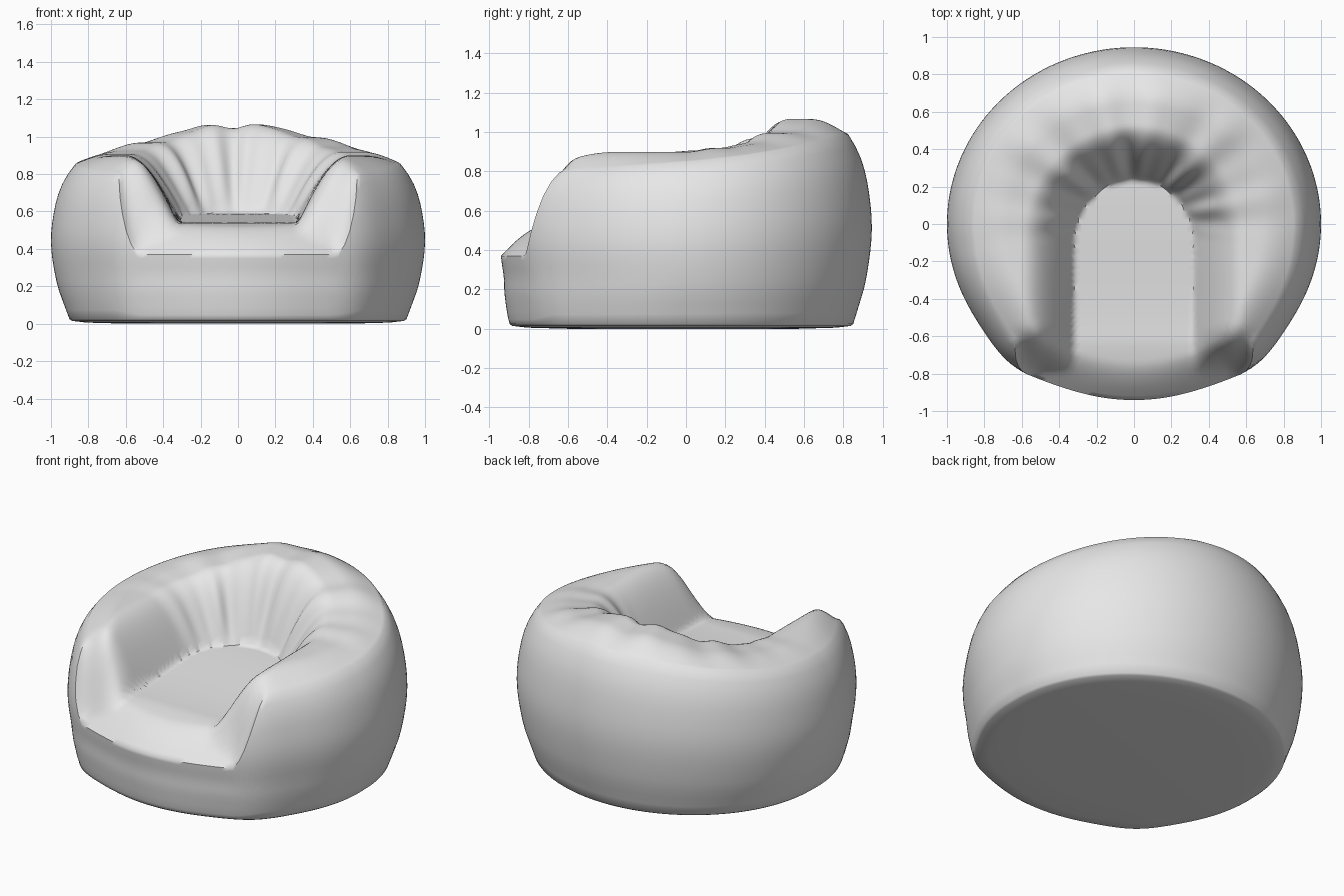
import bpy, bmesh, math
from math import sin, cos, pi, hypot

if "Cube" in bpy.data.objects:
    bpy.data.objects.remove(bpy.data.objects["Cube"])

SEGS, SIDE_RINGS, TOP_RINGS = 192, 16, 44


def clamp(v):
    return max(0.0, min(1.0, v))


def smooth(v):
    v = clamp(v)
    return v * v * (3 - 2 * v)


def ease(v):
    return sin(pi / 2 * clamp(v))


def curve(points, v):
    """Smooth interpolation through (position, value) pairs."""
    if v <= points[0][0]:
        return points[0][1]
    n = len(points)
    for i in range(n - 1):
        (a, p), (b, q) = points[i], points[i + 1]
        if v <= b:
            t = (v - a) / (b - a)
            a0, p0 = points[max(i - 1, 0)]
            b1, q1 = points[min(i + 2, n - 1)]
            m0 = (q - p0) / (b - a0) * (b - a)
            m1 = (q1 - p) / (b1 - a) * (b - a)
            return ((2*t**3 - 3*t*t + 1) * p + (t**3 - 2*t*t + t) * m0
                    + (3*t*t - 2*t**3) * q + (t**3 - t*t) * m1)
    return points[-1][1]


BULGE = [(0, .90), (.08, .925), (.23, .968), (.5, 1.0), (.75, .975), (.9, .93), (1, .872)]
CREST = [(0, .90), (60, .90), (95, .905), (125, .95), (155, 1.03), (168, 1.06), (180, 1.05)]


def seam_height(deg):
    # low lip in front, jump at the arms, slow rise to the back
    rise = .80 + .04 * smooth((deg - 40) / 50) + .15 * smooth((deg - 75) / 105)
    return .37 + (rise - .37) * smooth((deg - 31) / 13)


def shell_point(phi, deg, z):
    top = max(seam_height(deg), .84)
    r = curve(BULGE, (z - .025) / (top - .025))
    r += .03 * math.exp(-((deg - 39) / 12) ** 2)                  # fuller arm corners
    r += .05 * max(0, cos(phi)) * (1 - smooth(z / .3))            # fuller front foot
    return r * sin(phi), -r * cos(phi) * .945


def cushion_height(x, y, phi, deg):
    seat = .54 + .05 * smooth((y + .6) / .9) - .03 * smooth((-y - .6) / .25)
    a = hypot(x, (y + .1) * .95) if y > -.1 else abs(x)
    wall = ease((a - .32) / .28)
    front = ease((y + .79) / .25)
    k = wall * front
    z = seat + (curve(CREST, deg) - seat) * k
    # soft folds on the inner wall of the backrest
    fold = (sin(11 * phi + .6) + .6 * sin(19 * phi)) * smooth((deg - 75) / 40)
    return z + .018 * fold * 4 * k * (1 - k) + .006 * fold * k


bm = bmesh.new()
rings = []
angles = [2 * pi * i / SEGS for i in range(SEGS)]
degrees = [min(math.degrees(p), 360 - math.degrees(p)) for p in angles]

# underside, slightly domed
for t, z in ((.66, 0), (.9, .006), (.985, .015)):
    ring = []
    for p, d in zip(angles, degrees):
        x, y = shell_point(p, d, .025)
        ring.append(bm.verts.new((x * t, y * t, z)))
    rings.append(ring)

# bulging outer shell up to the seam
for j in range(SIDE_RINGS + 1):
    ring = []
    for p, d in zip(angles, degrees):
        z = .025 + (seam_height(d) - .025) * j / SIDE_RINGS
        x, y = shell_point(p, d, z)
        ring.append(bm.verts.new((x, y, z)))
    rings.append(ring)

# padded top: rim, arms, backrest and seat
for j in range(1, TOP_RINGS):
    t = 1 - j / TOP_RINGS
    ring = []
    for p, d in zip(angles, degrees):
        s = seam_height(d)
        x, y = shell_point(p, d, s)
        x, y = x * t, y * t
        blend = ease((1 - t) / .22)
        z = s + (cushion_height(x, y, p, d) - s) * blend
        ring.append(bm.verts.new((x, y, z)))
    rings.append(ring)

for low, high in zip(rings, rings[1:]):
    for i in range(SEGS):
        k = (i + 1) % SEGS
        bm.faces.new((low[i], low[k], high[k], high[i]))
bm.faces.new(rings[0][::-1])
centre = bm.verts.new((0, 0, cushion_height(0, 0, 0, 0)))
for i in range(SEGS):
    bm.faces.new((rings[-1][i], rings[-1][(i + 1) % SEGS], centre))
bmesh.ops.recalc_face_normals(bm, faces=bm.faces)

mesh = bpy.data.meshes.new("beanbag_chair")
bm.to_mesh(mesh)
bm.free()
chair = bpy.data.objects.new("beanbag_chair", mesh)
bpy.context.collection.objects.link(chair)

fabric = bpy.data.materials.new("light_grey_fabric")
fabric.diffuse_color = (.8, .8, .8, 1)
fabric.use_nodes = True
fabric.node_tree.nodes["Principled BSDF"].inputs["Base Color"].default_value = fabric.diffuse_color
mesh.materials.append(fabric)

bpy.context.view_layer.objects.active = chair
chair.select_set(True)
bpy.ops.object.shade_smooth_by_angle(angle=math.radians(50))
